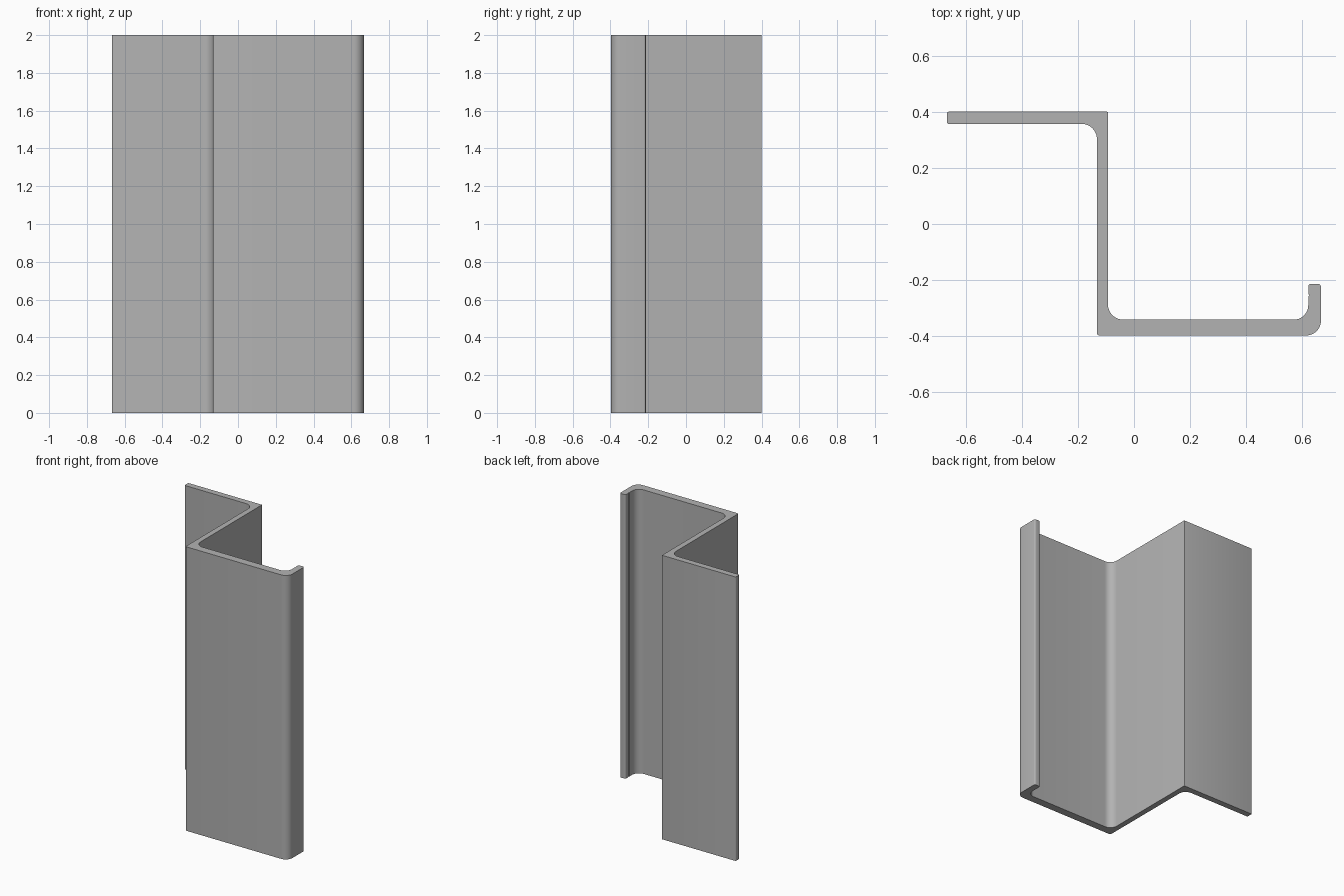
import bpy, bmesh, math
from mathutils import Vector

if "Cube" in bpy.data.objects:
    bpy.data.objects.remove(bpy.data.objects["Cube"], do_unlink=True)

HEIGHT = 2.0

# Single plain metal colour
metal = bpy.data.materials.new("light grey metal")
metal.use_nodes = True
grey = (0.45, 0.45, 0.45, 1)
metal.diffuse_color = grey
metal.node_tree.nodes["Principled BSDF"].inputs["Base Color"].default_value = grey

# Cross-section corners: x, y, corner radius
corners = [
    (-0.667, 0.40, 0.006), (-0.667, 0.357, 0.006),   # rear flange end
    (-0.132, 0.357, 0.055), (-0.132, -0.397, 0.008),  # web, outer side
    (0.666, -0.397, 0.052), (0.666, -0.213, 0.010),   # front flange and lip
    (0.621, -0.213, 0.010), (0.621, -0.250, 0.003),
    (0.627, -0.253, 0.002), (0.621, -0.259, 0.002),   # small groove in lip
    (0.621, -0.341, 0.052), (-0.093, -0.341, 0.055),  # inside of channel
    (-0.093, 0.40, 0.003),
]


def rounded(points):
    """Replace each corner by a tangent arc."""
    outline = []
    for i, (x, y, radius) in enumerate(points):
        p = Vector((x, y))
        a = (Vector(points[i - 1][:2]) - p).normalized()
        b = (Vector(points[(i + 1) % len(points)][:2]) - p).normalized()
        half = a.angle(b) / 2
        reach = min(radius / math.tan(half), radius)
        r = reach * math.tan(half)
        centre = p + (a + b).normalized() * (r / math.sin(half))
        start, end = p + a * reach - centre, p + b * reach - centre
        turn = start.angle(end)
        steps = 12 if radius > 0.02 else 4
        for k in range(steps + 1):
            t = k / steps
            arm = (start * math.sin((1 - t) * turn) + end * math.sin(t * turn)) / math.sin(turn)
            outline.append(centre + arm)
    return outline


# Extrude the section to full height
bm = bmesh.new()
base = bm.faces.new([bm.verts.new((p.x, p.y, 0)) for p in rounded(corners)])
top = bmesh.ops.extrude_face_region(bm, geom=[base], use_keep_orig=True)
bmesh.ops.translate(bm, vec=(0, 0, HEIGHT),
                    verts=[v for v in top["geom"] if isinstance(v, bmesh.types.BMVert)])
bmesh.ops.recalc_face_normals(bm, faces=bm.faces)
mesh = bpy.data.meshes.new("z_profile_section")
bm.to_mesh(mesh)
bm.free()
mesh.materials.append(metal)
profile = bpy.data.objects.new("z_profile_section", mesh)
bpy.context.collection.objects.link(profile)

bpy.ops.object.select_all(action="DESELECT")
profile.select_set(True)
bpy.context.view_layer.objects.active = profile
bpy.ops.object.shade_smooth_by_angle(angle=math.radians(30))
